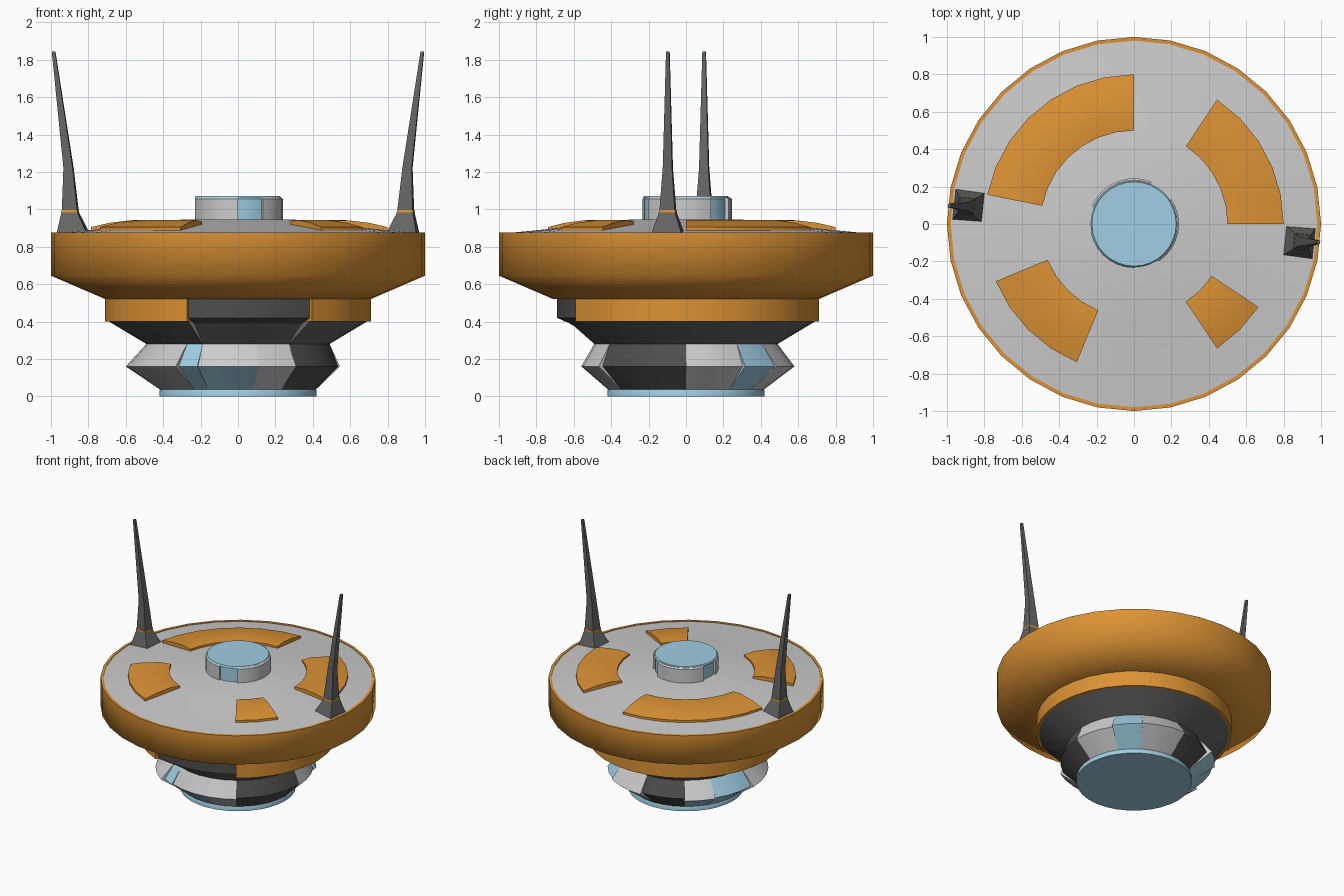
import bpy, bmesh
from math import radians, cos, sin
from mathutils import Vector

if "Cube" in bpy.data.objects:
    bpy.data.objects.remove(bpy.data.objects["Cube"])

STEP = 11.25  # 32 sides around a full turn


def material(name, rgb):
    m = bpy.data.materials.new(name)
    m.diffuse_color = (*rgb, 1)
    m.use_nodes = True
    m.node_tree.nodes["Principled BSDF"].inputs["Base Color"].default_value = m.diffuse_color
    return m


ORANGE = material("orange", (0.72, 0.29, 0.035))
BLUE = material("pale_blue", (0.35, 0.62, 0.77))
DARK = material("dark_grey", (0.075, 0.075, 0.075))
MID = material("mid_grey", (0.13, 0.13, 0.13))
GREY = material("light_grey", (0.55, 0.55, 0.55))


def finish(name, bm, mats, smooth=30):
    bmesh.ops.remove_doubles(bm, verts=bm.verts, dist=1e-5)
    bmesh.ops.recalc_face_normals(bm, faces=bm.faces)
    me = bpy.data.meshes.new(name)
    bm.to_mesh(me)
    bm.free()
    for m in mats:
        me.materials.append(m)
    ob = bpy.data.objects.new(name, me)
    bpy.context.collection.objects.link(ob)
    if smooth:
        bpy.ops.object.select_all(action='DESELECT')
        ob.select_set(True)
        bpy.context.view_layer.objects.active = ob
        bpy.ops.object.shade_smooth_by_angle(angle=radians(smooth))
    return ob


def lathe(name, profile, mats, a0=0, a1=360, solid=False, slots=None, smooth=30):
    """Turn an (r, z) profile from a0 to a1; solid closes the profile and caps the ends."""
    bm = bmesh.new()
    n = round((a1 - a0) / STEP)
    full = n == 32
    rings = []
    for i in range(n if full else n + 1):
        a = radians(a0 + i * STEP)
        rings.append([bm.verts.new((r * cos(a), r * sin(a), z)) for r, z in profile])
    k = len(profile)
    for i in range(n):
        p, q = rings[i], rings[(i + 1) % len(rings)]
        for j in range(k if solid else k - 1):
            j2 = (j + 1) % k
            f = bm.faces.new((p[j], q[j], q[j2], p[j2]))
            f.material_index = slots[j] if slots else 0
    if solid and not full:
        bm.faces.new(rings[0])
        bm.faces.new(rings[-1])
    bmesh.ops.remove_doubles(bm, verts=bm.verts, dist=1e-5)
    bmesh.ops.dissolve_degenerate(bm, edges=bm.edges, dist=1e-6)
    return finish(name, bm, mats, smooth)


# saucer hull with a thin rim, and the skirt below it with a gap at the front
lathe("saucer_hull", [(0.60, 0.52), (0.71, 0.52), (1.0, 0.645), (1.0, 0.875), (0.98, 0.875),
                      (0.98, 0.86)], [ORANGE], smooth=70)
F0, F1 = 247.5, 303.75
lathe("hull_skirt", [(0.60, 0.52), (0.71, 0.52), (0.71, 0.40), (0.60, 0.40)],
      [ORANGE], F1, F0 + 360, solid=True)
lathe("front_panel", [(0.58, 0.52), (0.69, 0.52), (0.69, 0.42), (0.62, 0.39), (0.58, 0.39)],
      [DARK], F0, F1, solid=True)

# underside cone, narrower behind the front panel
lathe("belly_cone", [(0.69, 0.40), (0.49, 0.28), (0.3, 0.28)], [MID], F1, F0 + 360)
lathe("belly_cone_front", [(0.62, 0.395), (0.49, 0.28), (0.3, 0.28)], [MID], F0, F1)

# grey top deck
lathe("top_deck", [(0.985, 0.87), (0.8, 0.888), (0.5, 0.92), (0.3, 0.945), (0.0, 0.952)], [GREY])

# raised deck pads
PAD = [(0.5, 0.90), (0.5, 0.935), (0.58, 0.942), (0.70, 0.928), (0.8, 0.905), (0.8, 0.87)]
for i, (a, b) in enumerate([(0, 56.25), (90, 168.75), (202.5, 247.5), (303.75, 326.25)]):
    lathe(f"deck_pad_{i + 1}", PAD, [ORANGE], a, b, solid=True)

# lower drum: sectors of different bulge and colour (start, end, radius, upper, lower)
SECTORS = [
    (-56.25, 0, 0.535, DARK, DARK), (0, 33.75, 0.545, GREY, GREY),
    (33.75, 56.25, 0.57, BLUE, BLUE), (56.25, 90, 0.58, GREY, GREY),
    (90, 123.75, 0.55, DARK, DARK), (123.75, 146.25, 0.59, GREY, BLUE),
    (146.25, 180, 0.575, BLUE, BLUE), (180, 236.25, 0.60, GREY, GREY),
    (236.25, 247.5, 0.57, BLUE, BLUE), (247.5, 281.25, 0.56, GREY, BLUE),
    (281.25, 303.75, 0.56, GREY, GREY)]
for i, (a, b, r, up, low) in enumerate(SECTORS):
    lathe(f"drum_sector_{i + 1}",
          [(0.38, 0.28), (0.49, 0.28), (r, 0.16), (0.415, 0.035), (0.38, 0.035)],
          [up, low], a, b, solid=True, slots=[0, 0, 1, 1, 0])
lathe("foot_disc", [(0, 0.04), (0.415, 0.04), (0.42, 0.03), (0.42, 0), (0, 0)], [BLUE])

# top turret: grey and slightly recessed blue sectors under a blue lid
TURRET = [
    (-90, -56.25, 0.225, BLUE), (-56.25, 33.75, 0.24, GREY), (33.75, 67.5, 0.225, BLUE),
    (67.5, 157.5, 0.245, GREY), (157.5, 191.25, 0.22, BLUE), (191.25, 270, 0.235, GREY)]
for i, (a, b, r, m) in enumerate(TURRET):
    lathe(f"turret_sector_{i + 1}",
          [(0.17, 0.94), (r, 0.94), (r, 1.055), (r - 0.01, 1.064), (0.17, 1.064)],
          [m], a, b, solid=True)
lathe("turret_lid", [(0, 1.07), (0.225, 1.07), (0.232, 1.06), (0.0, 1.06)], [BLUE])


def square_loft(name, sections, mat, side):
    """Loft squares (x, half width, z) along an antenna; side=-1 turns it half a turn."""
    bm = bmesh.new()
    t = radians(-6)
    rings = []
    for x, h, z in sections:
        ring = []
        for u, v in ((-1, -1), (1, -1), (1, 1), (-1, 1)):
            px = x + h * (u * cos(t) - v * sin(t))
            py = -0.097 + h * (u * sin(t) + v * cos(t))
            ring.append(bm.verts.new(Vector((px, py, z)) * 1.0))
        rings.append(ring)
    for p, q in zip(rings, rings[1:]):
        for j in range(4):
            bm.faces.new((p[j], p[(j + 1) % 4], q[(j + 1) % 4], q[j]))
    bm.faces.new(rings[0])
    bm.faces.new(rings[-1])
    if side < 0:
        for v in bm.verts:
            v.co.x, v.co.y = -v.co.x, -v.co.y
    finish(name, bm, [mat], smooth=0)


# antennas: flared foot, thin orange collar, two-stage spire
for label, s in (("right", 1), ("left", -1)):
    square_loft(f"antenna_foot_{label}", [(0.88, 0.083, 0.865), (0.897, 0.043, 0.983)], MID, s)
    square_loft(f"antenna_collar_{label}", [(0.897, 0.044, 0.983), (0.897, 0.043, 0.996)], ORANGE, s)
    square_loft(f"antenna_spire_{label}",
                [(0.897, 0.041, 0.996), (0.906, 0.025, 1.22), (0.986, 0.009, 1.845)], MID, s)
